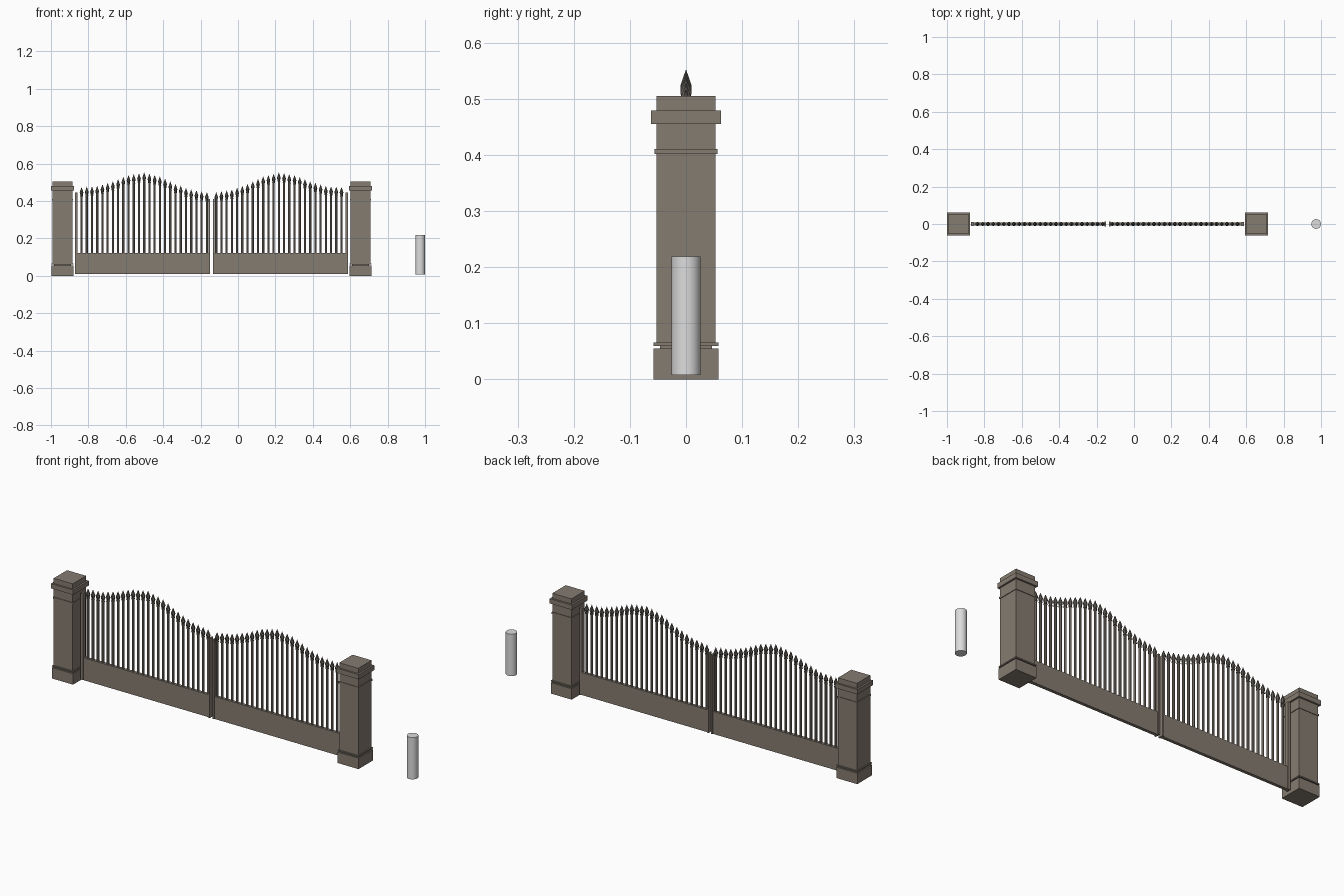
import bpy, bmesh, math
from mathutils import Matrix

if "Cube" in bpy.data.objects:
    bpy.data.objects.remove(bpy.data.objects["Cube"])


def material(name, rgb):
    m = bpy.data.materials.new(name)
    m.diffuse_color = (*rgb, 1.0)
    m.use_nodes = True
    m.node_tree.nodes["Principled BSDF"].inputs["Base Color"].default_value = m.diffuse_color
    return m


STONE = material("brown_stone", (0.235, 0.2, 0.165))
IRON = material("dark_brown_iron", (0.13, 0.115, 0.098))
PALE = material("pale_grey", (0.72, 0.72, 0.72))


def finish(bm, name, mat, smooth=False):
    bmesh.ops.recalc_face_normals(bm, faces=bm.faces[:])
    me = bpy.data.meshes.new(name)
    bm.to_mesh(me)
    bm.free()
    me.materials.append(mat)
    if smooth:
        for p in me.polygons:
            p.use_smooth = abs(p.normal.z) < 0.9
    ob = bpy.data.objects.new(name, me)
    bpy.context.collection.objects.link(ob)
    return ob


def add_box(bm, x0, x1, hy, z0, z1):
    m = Matrix.Translation(((x0 + x1) / 2, 0, (z0 + z1) / 2)) @ Matrix.Diagonal((x1 - x0, 2 * hy, z1 - z0, 1))
    bmesh.ops.create_cube(bm, size=1, matrix=m)


def add_lathe(bm, x, profile, sides):
    # stacked rings around a vertical axis; radius 0 closes to a point
    rings = []
    for r, z in profile:
        if r == 0:
            rings.append([bm.verts.new((x, 0, z))])
        else:
            rings.append([bm.verts.new((x + r * math.cos(2 * math.pi * (i + .5) / sides),
                                        r * math.sin(2 * math.pi * (i + .5) / sides), z))
                          for i in range(sides)])
    for a, b in zip(rings, rings[1:]):
        for i in range(sides):
            j = (i + 1) % sides
            if len(b) == 1:
                bm.faces.new((a[i], a[j], b[0]))
            else:
                bm.faces.new((a[i], a[j], b[j], b[i]))
    bm.faces.new(rings[0][::-1])
    if len(rings[-1]) > 1:
        bm.faces.new(rings[-1])


# stepped square gate pillars: (half width, bottom, top) of each tier
TIERS = [(.058, 0, .055), (.046, .055, .060), (.058, .060, .066), (.053, .066, .455),
         (.056, .402, .411), (.062, .455, .479), (.053, .479, .505)]
for name, cx in (("left_pillar", -.938), ("right_pillar", .655)):
    bm = bmesh.new()
    for h, z0, z1 in TIERS:
        add_box(bm, cx - h, cx + h, h, z0, z1)
    finish(bm, name, STONE)

# wavy line of the spear tips, from hinge side to the middle
CURVE = [(0, .475), (.08, .480), (.165, .505), (.245, .538), (.335, .553),
         (.42, .532), (.50, .493), (.58, .463), (.67, .448)]


def tip_height(d):
    for (a, za), (b, zb) in zip(CURVE, CURVE[1:]):
        if d <= b + 1e-6:
            return za + (zb - za) * (d - a) / (b - a)
    return CURVE[-1][1]


# two mirrored gate leaves
MID = -.1415
for name, s in (("left", -1), ("right", 1)):
    def span(d0, d1):
        return sorted((MID + s * d0, MID + s * d1))

    # solid lower panel
    bm = bmesh.new()
    add_box(bm, *span(.008, .729), .008, .01, .123)
    finish(bm, name + "_gate_panel", STONE)

    # hinge post and meeting post
    bm = bmesh.new()
    add_box(bm, *span(.716, .730), .010, .01, .445)
    add_box(bm, *span(.007, .016), .013, .01, .41)
    finish(bm, name + "_gate_posts", STONE)

    # vertical bars and spear heads
    bars, spears = bmesh.new(), bmesh.new()
    for i in range(25):
        d = .67 * i / 24
        x, t = MID + s * (.695 - d), tip_height(d)
        add_lathe(bars, x, [(.0062, .115), (.0062, t - .045)], 8)
        add_lathe(spears, x, [(.009, t - .050), (.007, t - .043), (.0108, t - .029), (0, t)], 8)
    finish(bars, name + "_gate_bars", STONE)
    finish(spears, name + "_spear_heads", IRON)

# free-standing bollard
bm = bmesh.new()
add_lathe(bm, .974, [(.0262, .008), (.0262, .219)], 24)
finish(bm, "bollard", PALE, smooth=True)
